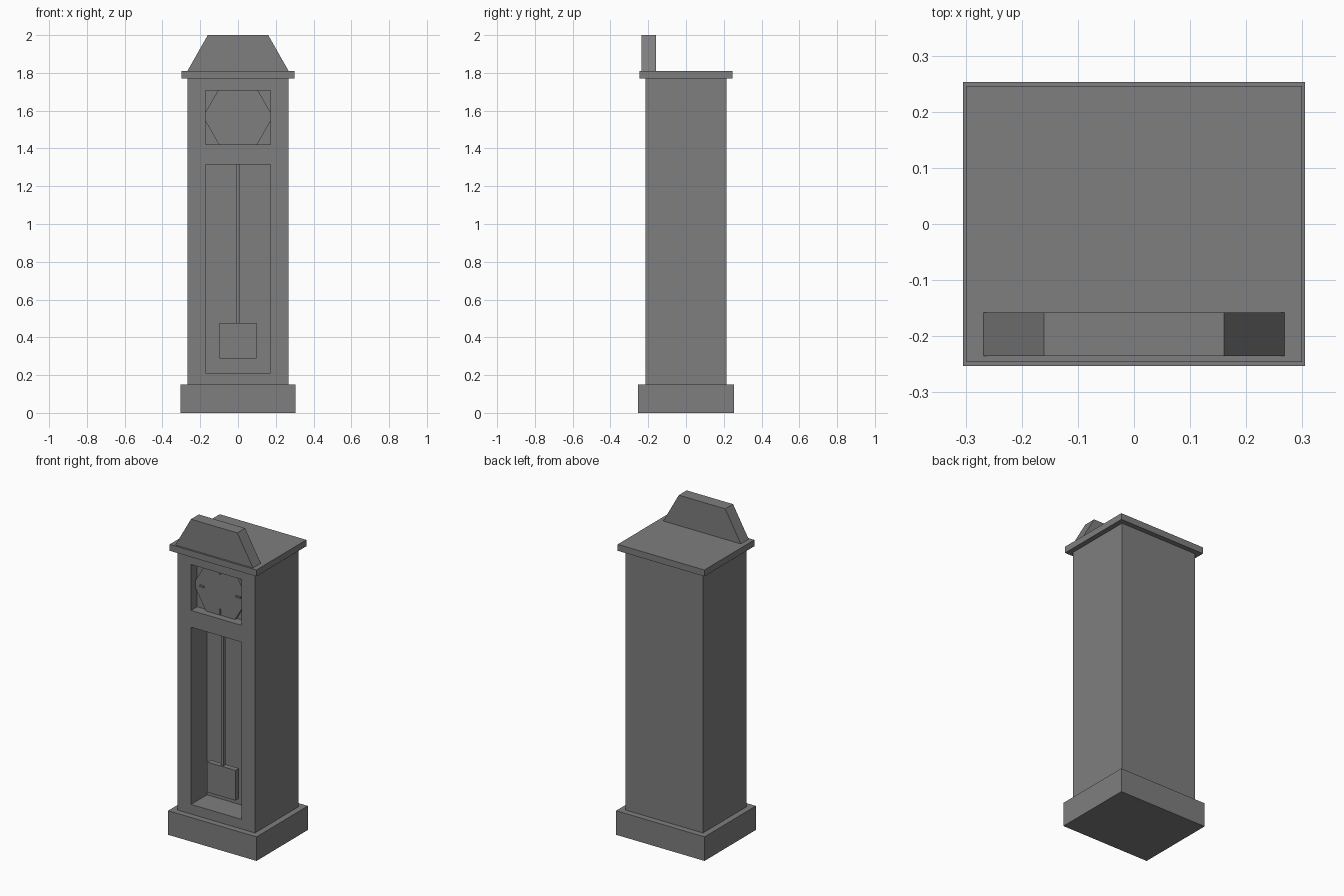
import bpy, bmesh, math

if "Cube" in bpy.data.objects:
    bpy.data.objects.remove(bpy.data.objects["Cube"])

# Dark grey for every part
GREY = bpy.data.materials.new("dark_grey")
GREY.diffuse_color = (0.21, 0.21, 0.21, 1)
GREY.use_nodes = True
GREY.node_tree.nodes["Principled BSDF"].inputs["Base Color"].default_value = GREY.diffuse_color


def box(name, x, y, z):
    """Axis-aligned box from (min, max) ranges."""
    bm = bmesh.new()
    bmesh.ops.create_cube(bm, size=1)
    for v in bm.verts:
        v.co = [r[0] if c < 0 else r[1] for c, r in zip(v.co, (x, y, z))]
    return finish(name, bm)


def prism(name, profile, y0, y1):
    """Extrude an x-z outline from y0 back to y1."""
    bm = bmesh.new()
    face = bm.faces.new([bm.verts.new((x, y0, z)) for x, z in profile])
    ext = bmesh.ops.extrude_face_region(bm, geom=[face])["geom"]
    for v in ext:
        if isinstance(v, bmesh.types.BMVert):
            v.co.y = y1
    bmesh.ops.recalc_face_normals(bm, faces=bm.faces)
    return finish(name, bm)


def finish(name, bm):
    mesh = bpy.data.meshes.new(name)
    bm.to_mesh(mesh)
    bm.free()
    mesh.materials.append(GREY)
    obj = bpy.data.objects.new(name, mesh)
    bpy.context.collection.objects.link(obj)
    return obj


def cut(target, cutter):
    cutter.hide_render = True
    cutter.hide_viewport = True
    cutter.display_type = 'WIRE'
    mod = target.modifiers.new(cutter.name, 'BOOLEAN')
    mod.operation = 'DIFFERENCE'
    mod.solver = 'EXACT'
    mod.object = cutter


# Plinth, case and cornice
box("plinth", (-0.305, 0.305), (-0.253, 0.253), (0, 0.15))
case = box("case", (-0.268, 0.268), (-0.215, 0.215), (0.15, 1.77))
box("cornice", (-0.299, 0.299), (-0.246, 0.246), (1.77, 1.81))

# Recesses for the dial and the pendulum
cut(case, box("dial_recess_cutter", (-0.173, 0.173), (-0.3, -0.155), (1.42, 1.706)))
cut(case, box("pendulum_recess_cutter", (-0.173, 0.173), (-0.3, -0.058), (0.21, 1.315)))

# Pediment
prism("pediment", [(-0.268, 1.81), (0.268, 1.81), (0.16, 2.0), (-0.16, 2.0)], -0.235, -0.158)

# Six-sided dial, its sides sunk into the recess walls
DIAL_Z, DIAL_R = 1.568, 0.186
hexagon = [(DIAL_R * math.cos(i * math.pi / 3), DIAL_Z + DIAL_R * math.sin(i * math.pi / 3))
           for i in range(6)]
prism("dial", hexagon, -0.173, -0.15)

# Quarter-hour marks
for i in range(4):
    a = i * math.pi / 2
    cx, cz = 0.125 * math.cos(a), DIAL_Z + 0.125 * math.sin(a)
    hx, hz = (0.016, 0.005) if i % 2 == 0 else (0.005, 0.016)
    box(f"hour_mark_{i + 1}", (cx - hx, cx + hx), (-0.18, -0.17), (cz - hz, cz + hz))

# Pendulum
box("pendulum_rod", (-0.008, 0.008), (-0.154, -0.134), (0.46, 1.33))
box("pendulum_bob", (-0.098, 0.098), (-0.164, -0.13), (0.287, 0.475))
